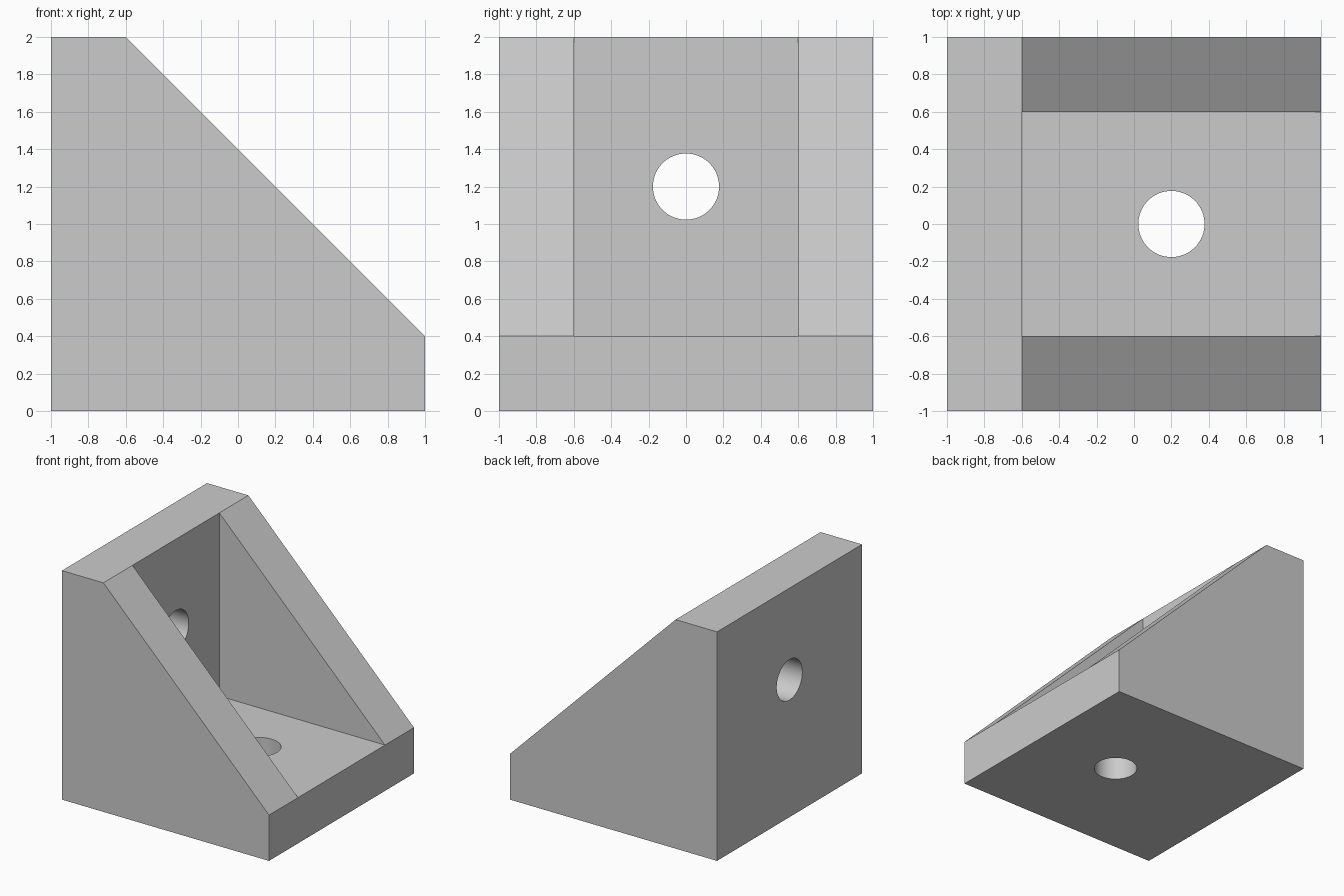
import bpy, bmesh
from math import pi

cube = bpy.data.objects.get("Cube")
if cube:
    bpy.data.objects.remove(cube, do_unlink=True)

grey = bpy.data.materials.new("light grey")
grey.use_nodes = True
grey.diffuse_color = (0.6, 0.6, 0.6, 1)
grey.node_tree.nodes["Principled BSDF"].inputs["Base Color"].default_value = (0.6, 0.6, 0.6, 1)


def extrude_profile(name, points, half_width):
    """Solid made by sweeping an x-z outline along y."""
    bm = bmesh.new()
    face = bm.faces.new([bm.verts.new((x, -half_width, z)) for x, z in points])
    swept = bmesh.ops.extrude_face_region(bm, geom=[face])["geom"]
    verts = [v for v in swept if isinstance(v, bmesh.types.BMVert)]
    bmesh.ops.translate(bm, verts=verts, vec=(0, 2 * half_width, 0))
    bmesh.ops.recalc_face_normals(bm, faces=bm.faces)
    mesh = bpy.data.meshes.new(name)
    bm.to_mesh(mesh)
    bm.free()
    mesh.materials.append(grey)
    obj = bpy.data.objects.new(name, mesh)
    bpy.context.collection.objects.link(obj)
    return obj


def hole_cutter(name, location, rotation):
    bpy.ops.mesh.primitive_cylinder_add(vertices=64, radius=0.177, depth=0.8,
                                        location=location, rotation=rotation)
    obj = bpy.context.object
    obj.name = name
    obj.data.materials.append(grey)
    return obj


# Solid wedge: upright plate, base plate and sloping side webs in one outline
bracket = extrude_profile(
    "corner_bracket", [(-1, 0), (1, 0), (1, 0.4), (-0.6, 2), (-1, 2)], 1)

# Channel between the webs, then a bolt hole through each plate
cutters = [
    extrude_profile("channel_cutter", [(-0.6, 0.4), (1.4, 0.4), (1.4, 2.4), (-0.6, 2.4)], 0.6),
    hole_cutter("upright_hole_cutter", (-0.8, 0, 1.2), (0, pi / 2, 0)),
    hole_cutter("base_hole_cutter", (0.2, 0, 0.2), (0, 0, 0)),
]
bpy.ops.object.select_all(action="DESELECT")
bpy.context.view_layer.objects.active = bracket
bracket.select_set(True)
for cutter in cutters:
    cutter.hide_render = True
    mod = bracket.modifiers.new(cutter.name, "BOOLEAN")
    mod.operation = "DIFFERENCE"
    mod.solver = "EXACT"
    mod.object = cutter
    bpy.ops.object.modifier_apply(modifier=mod.name)
    bpy.data.objects.remove(cutter, do_unlink=True)

# Round hole walls, crisp plate edges
bpy.ops.object.shade_smooth_by_angle(angle=pi / 6)
